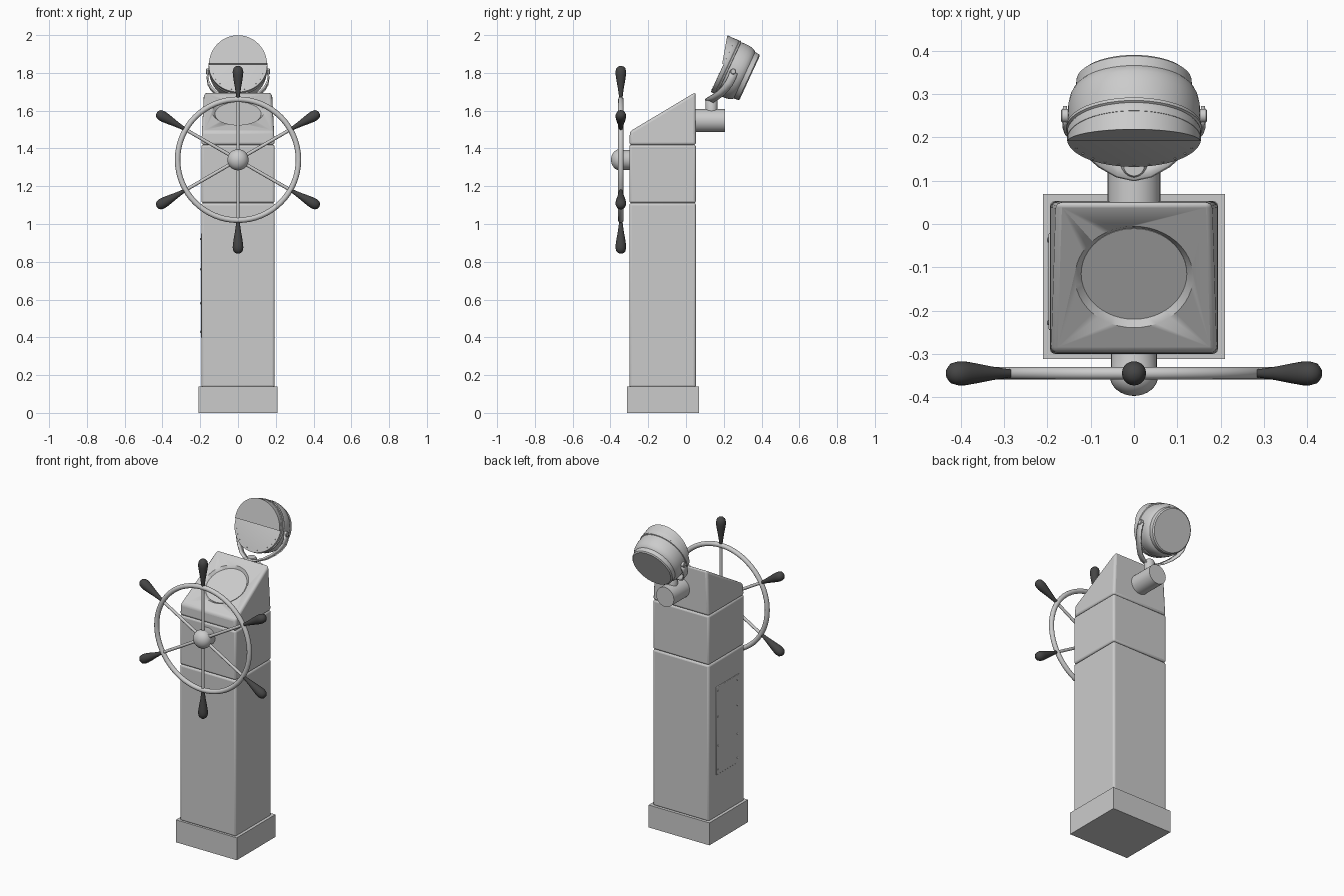
import bpy, bmesh, math
from mathutils import Matrix, Vector

if "Cube" in bpy.data.objects:
    bpy.data.objects.remove(bpy.data.objects["Cube"])

T, R = Matrix.Translation, Matrix.Rotation


def finish(bm, name, mat=None, bevel=0, segs=3, smooth=True):
    bmesh.ops.recalc_face_normals(bm, faces=bm.faces[:])
    me = bpy.data.meshes.new(name)
    bm.to_mesh(me)
    bm.free()
    ob = bpy.data.objects.new(name, me)
    bpy.context.collection.objects.link(ob)
    if mat:
        me.materials.append(mat)
    if bevel:
        m = ob.modifiers.new("bevel", 'BEVEL')
        m.width, m.segments, m.limit_method = bevel, segs, 'ANGLE'
    if smooth:
        bpy.ops.object.select_all(action='DESELECT')
        ob.select_set(True)
        bpy.context.view_layer.objects.active = ob
        bpy.ops.object.shade_smooth_by_angle(angle=math.radians(35))
    return ob


def box(name, lo, hi, **kw):
    lo, hi = Vector(lo), Vector(hi)
    bm = bmesh.new()
    bmesh.ops.create_cube(bm, size=1, matrix=T((lo + hi) / 2) @ Matrix.Diagonal((*(hi - lo), 1)))
    return finish(bm, name, **kw)


def lathe(name, profile, matrix, mat=None, n=32):
    """Revolve (radius, height) points about local z, with flat ends."""
    bm = bmesh.new()
    rings = [[bm.verts.new(matrix @ Vector((r * math.cos(2 * math.pi * i / n),
                                            r * math.sin(2 * math.pi * i / n), h)))
              for i in range(n)] for r, h in profile]
    for a, b in zip(rings, rings[1:]):
        for i in range(n):
            bm.faces.new((a[i], a[(i + 1) % n], b[(i + 1) % n], b[i]))
    bm.faces.new(rings[0])
    bm.faces.new(rings[-1])
    return finish(bm, name, mat)


dark = bpy.data.materials.new("dark_grip")
dark.diffuse_color = (0.06, 0.06, 0.06, 1)
dark.use_nodes = True
dark.node_tree.nodes["Principled BSDF"].inputs["Base Color"].default_value = dark.diffuse_color

# Pedestal
box("base_plinth", (-.21, -.312, 0), (.21, .069, .14))
box("lower_column", (-.194, -.3, .135), (.194, .053, 1.111), bevel=.012)
box("middle_column", (-.194, -.3, 1.111), (.194, .053, 1.42), bevel=.012)

# Sloping head with a round dial recess
bm = bmesh.new()
bmesh.ops.create_cube(bm, size=2)
for v in bm.verts:
    x, back, top = v.co.x, v.co.y > 0, v.co.z > 0
    if not top:
        v.co = (x * .194, .053 if back else -.3, 1.418)
    else:
        v.co = (x * .18, .05, 1.698) if back else (x * .191, -.297, 1.49)
head = finish(bm, "sloped_head", bevel=.014)
tilt = math.atan2(.208, .347)
dial = T((0, -.1225, 1.49 + .1745 * .6)) @ R(tilt, 4, 'X')
cutter = lathe("dial_cutter", [(.122, -.016), (.1365, 0), (.1365, .06)], dial, n=48)
cutter.hide_render = True
cutter.hide_set(True)
m = head.modifiers.new("recess", 'BOOLEAN')
m.object, m.operation, m.solver = cutter, 'DIFFERENCE', 'EXACT'
lathe("dial_glass", [(.122, -.02), (.122, -.014)], dial, n=48)

# Access panel with screws on the left side
box("access_panel", (-.197, -.245, .4), (-.19, -.02, .95), bevel=.003, segs=2)
for y in (-.228, -.037):
    for z in (.43, .58, .76, .92):
        lathe("panel_screw", [(.006, 0), (.006, .003), (.003, .005)],
              T((-.196, y, z)) @ R(-math.pi / 2, 4, 'Y'), n=10)

# Steering wheel: rim, hub, spokes and grips
wheel = T((0, -.345, 1.34))
N, M = 64, 12
bm = bmesh.new()
rim = [[bm.verts.new(wheel @ R(2 * math.pi * i / N, 4, 'Y') @ Vector(
    (.32 + .0145 * math.cos(2 * math.pi * j / M), .0145 * math.sin(2 * math.pi * j / M), 0)))
    for j in range(M)] for i in range(N)]
for i in range(N):
    for j in range(M):
        a, b, k = rim[i], rim[(i + 1) % N], (j + 1) % M
        bm.faces.new((a[j], a[k], b[k], b[j]))
finish(bm, "wheel_rim")
dome = [(.056 * math.cos(t * math.pi / 16), .055 + .047 * math.sin(t * math.pi / 16)) for t in range(8)]
lathe("wheel_hub", [(.053, -.02), (.053, .05)] + dome + [(.002, .102)],
      T((0, -.295, 1.34)) @ R(math.pi / 2, 4, 'X'))
grip = [(.009, .325), (.011, .345), (.016, .38), (.023, .42), (.0275, .45),
        (.028, .467), (.024, .484), (.014, .494), (.003, .497)]
for k in range(6):
    turn = wheel @ R(k * math.pi / 3, 4, 'Y')
    lathe("wheel_spoke", [(.009, .03), (.009, .345)], turn, n=12)
    lathe("wheel_grip", grip, turn, dark, n=20)

# Lamp bracket: horizontal stub and upright post
lathe("bracket_stub", [(.061, .03), (.061, .207)], T((0, 0, 1.547)) @ R(-math.pi / 2, 4, 'X'))
lathe("bracket_post", [(.031, 1.58), (.031, 1.655), (.024, 1.668)], T((0, .135, 0)), n=24)

# Lamp yoke: curved strap mirrored about the centre
half = [(.159, .253, 1.805), (.161, .243, 1.775), (.156, .228, 1.745), (.141, .209, 1.718),
        (.115, .183, 1.692), (.08, .152, 1.67), (.04, .129, 1.656), (0, .12, 1.651)]
path = half + [(-x, y, z) for x, y, z in half[-2::-1]]
bm = bmesh.new()
w = Vector((0, .0195, -.009))
pairs = [(bm.verts.new(Vector(p) - w), bm.verts.new(Vector(p) + w)) for p in path]
for (a, b), (c, d) in zip(pairs, pairs[1:]):
    bm.faces.new((a, b, d, c))
yoke = finish(bm, "lamp_yoke")
m = yoke.modifiers.new("thickness", 'SOLIDIFY')
m.thickness, m.offset = .009, 0

# Lamp housing, tilted upward (local z is the lamp's forward axis)
lamp = T((0, .196, 1.84)) @ R(math.radians(65.2), 4, 'X')
lathe("lamp_housing", [(.126, -.156), (.133, -.15), (.135, -.125), (.141, -.119), (.148, -.105),
                       (.152, -.085), (.153, -.06), (.151, -.036), (.156, -.034), (.157, -.026),
                       (.152, -.023), (.155, -.018), (.155, -.001), (.151, 0)], lamp, n=48)
for s in (-1, 1):
    lathe("yoke_pivot", [(.016, .148), (.016, .166), (.012, .169)],
          T((0, .25, 1.808)) @ R(s * math.pi / 2, 4, 'Y'), n=16)

# Lamp hood: wedge cut from a cylinder
bm = bmesh.new()
bmesh.ops.create_cone(bm, segments=48, radius1=.154, radius2=.154, depth=.08, cap_ends=True,
                      matrix=T((0, 0, .035)))
for co, no in (((0, .006, 0), (0, -1, 0)), ((0, .006, .008), (0, -.038, .148))):
    cut = bmesh.ops.bisect_plane(bm, geom=bm.verts[:] + bm.edges[:] + bm.faces[:],
                                 plane_co=co, plane_no=no, clear_outer=True)
    bmesh.ops.contextual_create(bm, geom=[e for e in cut["geom_cut"]
                                          if isinstance(e, bmesh.types.BMEdge)])
bm.transform(lamp)
finish(bm, "lamp_hood")

# Small rivets around the lower lens edge
for i in range(11):
    a = math.radians(200 + 14 * i)
    lathe("lens_rivet", [(.003, -.001), (.002, .002)],
          lamp @ T((.142 * math.cos(a), .142 * math.sin(a), 0)), n=8)
